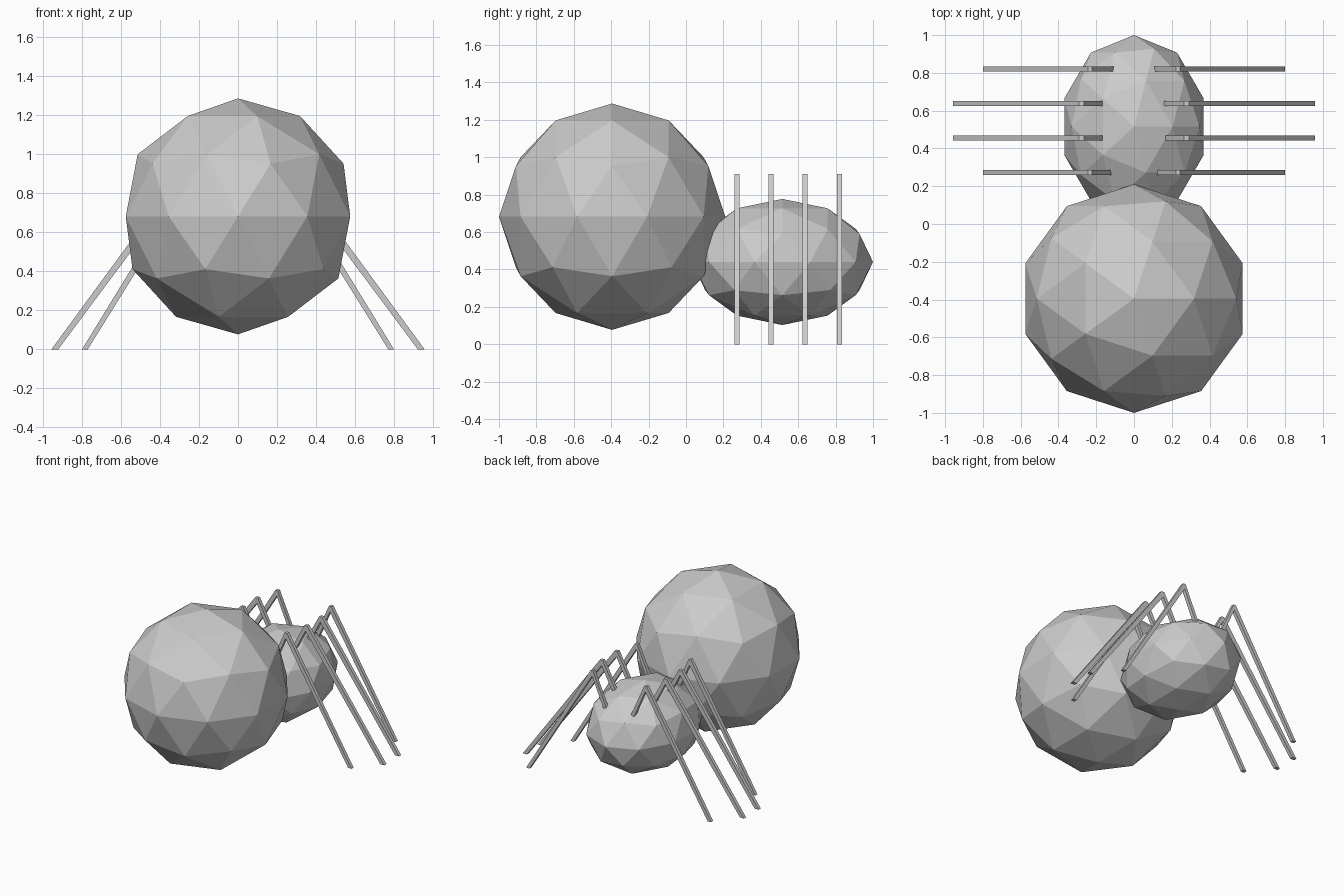
import bpy, bmesh

if "Cube" in bpy.data.objects:
    bpy.data.objects.remove(bpy.data.objects["Cube"])


def ball(name, loc, radii):
    bpy.ops.mesh.primitive_ico_sphere_add(subdivisions=2, radius=1, location=loc)
    ob = bpy.context.object
    ob.name = name
    ob.scale = radii
    bpy.ops.object.transform_apply(location=False, rotation=False, scale=True)


# Body
ball("abdomen", (0, -0.395, 0.682), (0.605, 0.605, 0.605))
ball("head", (0, 0.515, 0.44), (0.388, 0.485, 0.337))

# Bent leg outline in the xz plane: foot, chamfered knee, hidden root
PROFILE = [(0.957, 0), (0.29, 0.91), (0.265, 0.91), (0.115, 0.63),
           (0.145, 0.62), (0.275, 0.868), (0.922, 0)]
THICK = 0.027


def leg(name, y, side, spread):
    bm = bmesh.new()
    verts = [bm.verts.new((side * spread * x, y - THICK / 2, z)) for x, z in PROFILE]
    face = bm.faces.new(verts)
    ext = bmesh.ops.extrude_face_region(bm, geom=[face])
    moved = [v for v in ext["geom"] if isinstance(v, bmesh.types.BMVert)]
    bmesh.ops.translate(bm, verts=moved, vec=(0, THICK, 0))
    bmesh.ops.recalc_face_normals(bm, faces=bm.faces)
    me = bpy.data.meshes.new(name)
    bm.to_mesh(me)
    bm.free()
    bpy.context.collection.objects.link(bpy.data.objects.new(name, me))


# Four legs per side, the middle pairs reach further out
for side, label in ((-1, "left"), (1, "right")):
    for i, (y, spread) in enumerate(((0.273, 0.836), (0.455, 1), (0.637, 1), (0.82, 0.836))):
        leg(f"{label}_leg_{i + 1}", y, side, spread)
